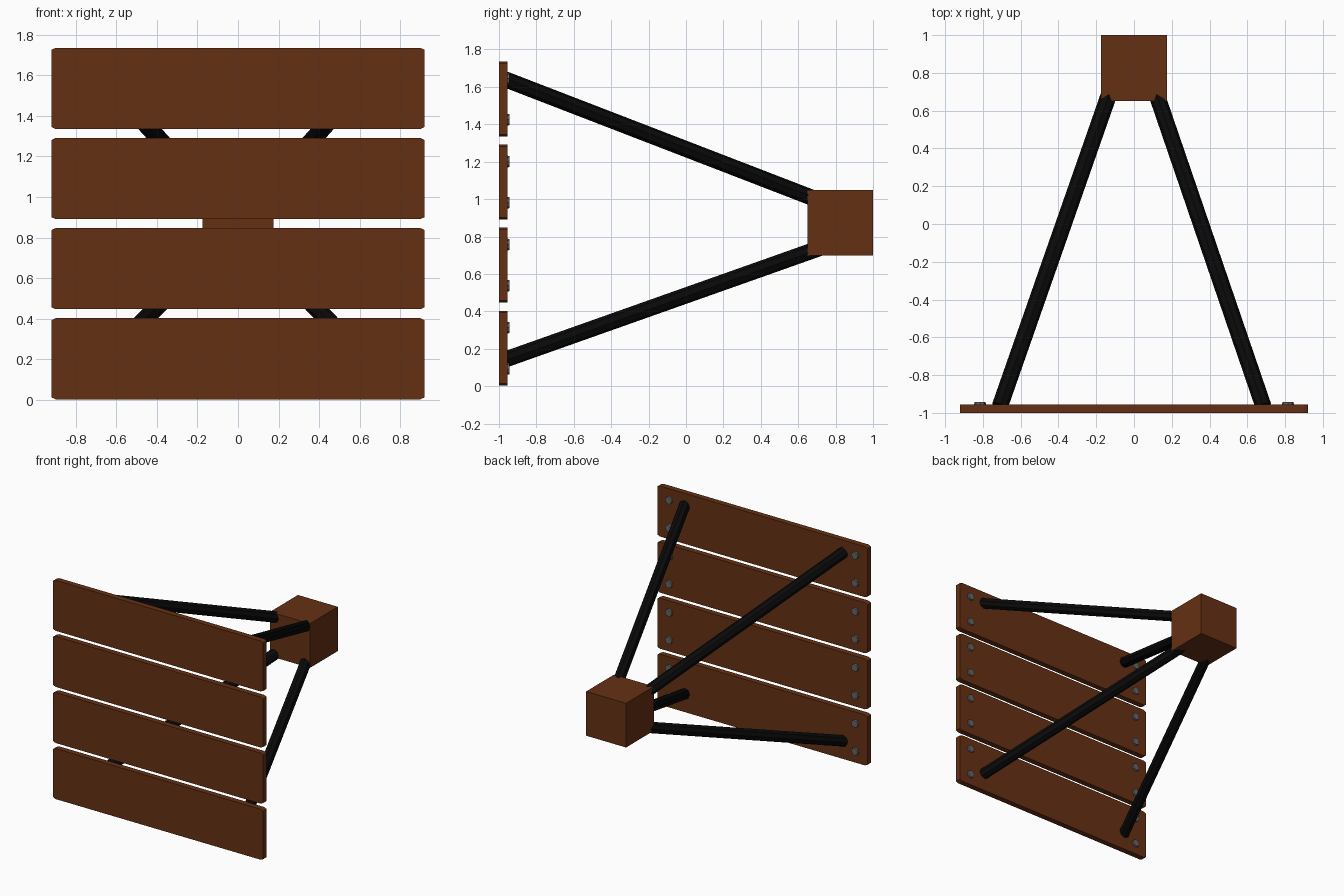
import bpy, bmesh
from mathutils import Vector, Matrix

if "Cube" in bpy.data.objects:
    bpy.data.objects.remove(bpy.data.objects["Cube"])


def material(name, rgb):
    m = bpy.data.materials.new(name)
    m.diffuse_color = (*rgb, 1)
    m.use_nodes = True
    m.node_tree.nodes["Principled BSDF"].inputs["Base Color"].default_value = m.diffuse_color
    return m


wood = material("wood", (0.13, 0.03, 0.007))
black = material("black_metal", (0.003, 0.003, 0.003))
steel = material("steel", (0.13, 0.13, 0.13))


def finish(bm, name, mat):
    bmesh.ops.recalc_face_normals(bm, faces=bm.faces)
    mesh = bpy.data.meshes.new(name)
    bm.to_mesh(mesh)
    bm.free()
    mesh.materials.append(mat)
    obj = bpy.data.objects.new(name, mesh)
    bpy.context.collection.objects.link(obj)
    return obj


def rod(name, a, b, r1, r2, sides, mat):
    a, b = Vector(a), Vector(b)
    d = b - a
    bm = bmesh.new()
    rot = d.to_track_quat('Z', 'Y').to_matrix().to_4x4()
    bmesh.ops.create_cone(bm, cap_ends=True, segments=sides, radius1=r1, radius2=r2,
                          depth=d.length, matrix=Matrix.Translation((a + b) / 2) @ rot)
    return finish(bm, name, mat)


def plank(name, zc):
    # flat board with clipped corners, extruded through its thickness
    w, h, cx, cz = 0.92, 0.2, 0.022, 0.01
    corner = [(w, h - cz), (w - cx, h)]
    pts = corner + [(-x, z) for x, z in corner[::-1]]
    pts += [(-x, -z) for x, z in pts]
    bm = bmesh.new()
    face = bm.faces.new([bm.verts.new((x, -1.0, zc + z)) for x, z in pts])
    ext = bmesh.ops.extrude_face_region(bm, geom=[face], use_keep_orig=True)
    verts = [v for v in ext["geom"] if isinstance(v, bmesh.types.BMVert)]
    bmesh.ops.translate(bm, verts=verts, vec=(0, 0.045, 0))
    return finish(bm, name, wood)


# four boards with a bolt pair at each end
for i in range(4):
    zc = 0.203 + 0.444 * i
    plank(f"plank_{i + 1}", zc)
    for sx in (-1, 1):
        for sz in (-1, 1):
            x, z = sx * 0.815, zc + sz * 0.11
            rod("bolt", (x, -0.965, z), (x, -0.943, z), 0.034, 0.029, 8, steel)

# rear block
bm = bmesh.new()
bmesh.ops.create_cube(bm, size=0.35, matrix=Matrix.Translation((0, 0.825, 0.873)))
finish(bm, "rear_block", wood)

# four struts running from the boards into the block
for side, x0, x1 in (("left", -0.71, -0.145), ("right", 0.685, 0.132)):
    for level, z0, z1 in (("upper", 1.64, 1.017), ("lower", 0.143, 0.715)):
        a = Vector((x0, -0.965, z0))
        b = Vector((x1, 0.65, z1))
        rod(f"{side}_{level}_strut", a, b + (b - a) * 0.06, 0.043, 0.043, 8, black)
